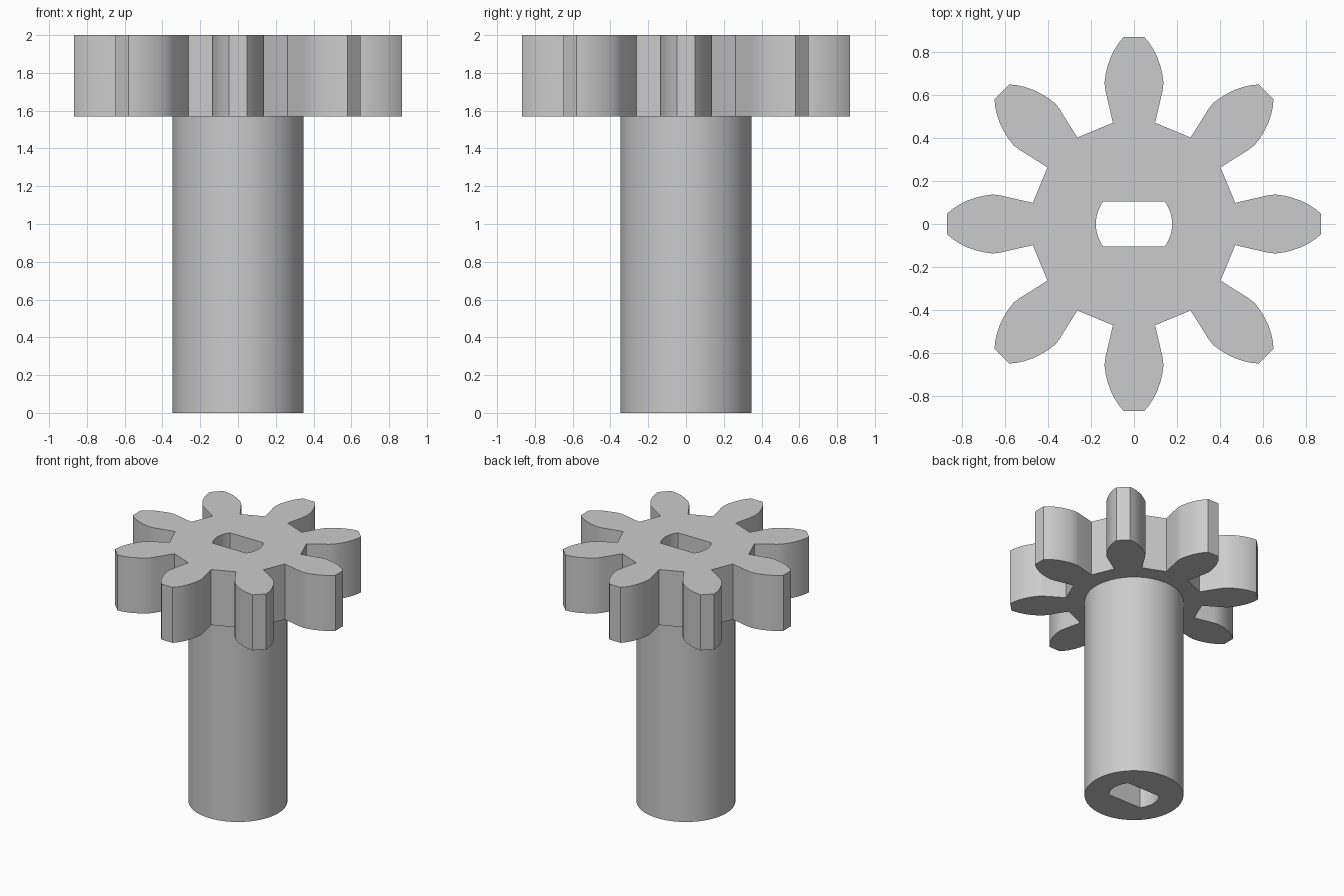
import bpy, bmesh
from math import sin, cos, asin, pi, radians
from mathutils import Matrix, Vector

cube = bpy.data.objects.get("Cube")
if cube:
    bpy.data.objects.remove(cube, do_unlink=True)

TEETH = 8
TOP, GEAR_BASE = 2.0, 1.57
SHAFT_R, BORE_R, BORE_FLAT = 0.347, 0.177, 0.105

# Right flank of the tooth pointing along +y, from tip to root
FLANK = [(0.048, 0.868), (0.07, 0.842), (0.09, 0.811), (0.108, 0.775),
         (0.122, 0.735), (0.132, 0.695), (0.137, 0.655), (0.133, 0.622), (0.098, 0.47)]


def gear_outline():
    tooth = [Vector(p) for p in FLANK[::-1]] + [Vector((-x, y)) for x, y in FLANK]
    return [Matrix.Rotation(2 * pi * i / TEETH, 2) @ p
            for i in range(TEETH) for p in tooth]


def arc(radius, start, end, steps):
    return [Vector((radius * cos(a), radius * sin(a)))
            for a in (start + (end - start) * i / steps for i in range(steps + 1))]


def bore_outline():
    # Round hole with two opposite flats
    half = asin(BORE_FLAT / BORE_R)
    return arc(BORE_R, -half, half, 12) + arc(BORE_R, pi - half, pi + half, 12)


bm = bmesh.new()


def ring(points, z):
    verts = [bm.verts.new((p.x, p.y, z)) for p in points]
    for i, v in enumerate(verts):
        bm.edges.new((v, verts[i - 1]))
    return verts


def wall(lower, upper):
    for i in range(len(lower)):
        bm.faces.new((lower[i - 1], lower[i], upper[i], upper[i - 1]))


def cap(outer, inner):
    edges = [bm.edges.get((r[i - 1], r[i])) for r in (outer, inner) for i in range(len(r))]
    bmesh.ops.triangle_fill(bm, edges=edges, use_beauty=True)


gear, bore = gear_outline(), bore_outline()
shaft = arc(SHAFT_R, 0, 2 * pi, 64)[:-1]

gear_low, gear_top = ring(gear, GEAR_BASE), ring(gear, TOP)
shaft_low, shaft_top = ring(shaft, 0), ring(shaft, GEAR_BASE)
bore_low, bore_top = ring(bore, 0), ring(bore, TOP)

# Side walls, then the three flat ring-shaped caps
for pair in ((gear_low, gear_top), (shaft_low, shaft_top), (bore_low, bore_top)):
    wall(*pair)
for pair in ((gear_top, bore_top), (gear_low, shaft_top), (shaft_low, bore_low)):
    cap(*pair)
bmesh.ops.dissolve_limit(bm, angle_limit=radians(0.5), verts=bm.verts[:], edges=bm.edges[:])
bmesh.ops.triangulate(bm, faces=[f for f in bm.faces if len(f.verts) > 4])
bmesh.ops.recalc_face_normals(bm, faces=bm.faces[:])

mesh = bpy.data.meshes.new("pinion_gear_shaft")
bm.to_mesh(mesh)
bm.free()
obj = bpy.data.objects.new("pinion_gear_shaft", mesh)
bpy.context.collection.objects.link(obj)

# Plain grey
grey = bpy.data.materials.new("light_grey")
grey.use_nodes = True
grey.diffuse_color = (0.6, 0.6, 0.6, 1)
grey.node_tree.nodes["Principled BSDF"].inputs["Base Color"].default_value = (0.6, 0.6, 0.6, 1)
mesh.materials.append(grey)

bpy.ops.object.select_all(action="DESELECT")
obj.select_set(True)
bpy.context.view_layer.objects.active = obj
bpy.ops.object.shade_smooth_by_angle(angle=radians(25))
